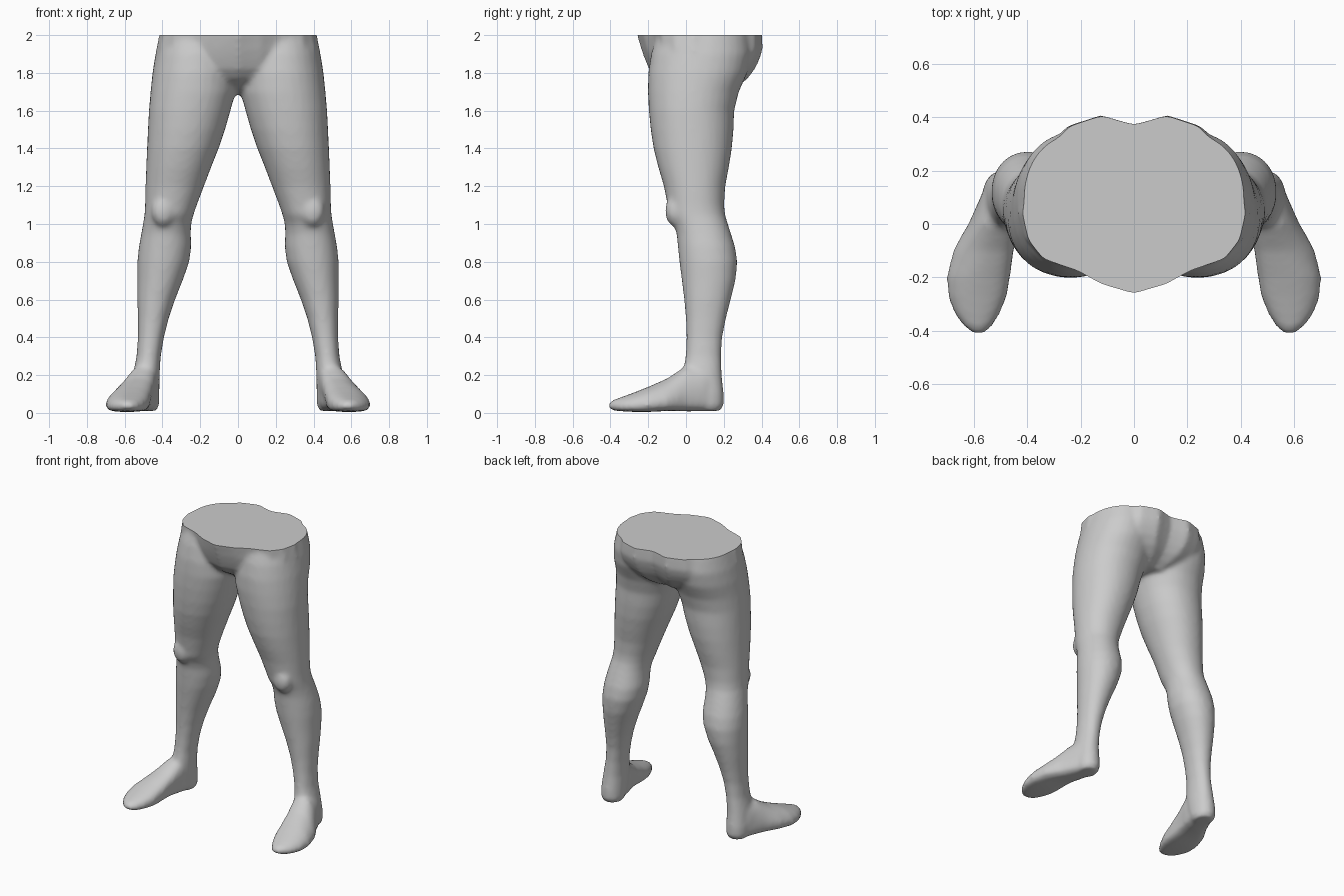
import bpy, bmesh, math

SEG = 32


def power(v, p):
    return math.copysign(abs(v) ** p, v)


def loft(bm, rings):
    """Skin a closed tube through rings of points and cap both ends."""
    loops = [[bm.verts.new(p) for p in ring] for ring in rings]
    n = len(loops[0])
    faces = [bm.faces.new((a[i], a[(i + 1) % n], b[(i + 1) % n], b[i]))
             for a, b in zip(loops, loops[1:]) for i in range(n)]
    faces += [bm.faces.new(loops[0][::-1]), bm.faces.new(loops[-1])]
    bmesh.ops.recalc_face_normals(bm, faces=faces)


def leg_ring(side, z, x0, x1, y0, y1):
    cx, cy, rx, ry = (x0 + x1) / 2, (y0 + y1) / 2, (x1 - x0) / 2, (y1 - y0) / 2
    angles = [2 * math.pi * i / SEG for i in range(SEG)]
    return [(side * (cx + rx * power(math.cos(a), 0.94)),
             cy + ry * power(math.sin(a), 0.94), z) for a in angles]


def foot_ring(side, y, x0, x1, z0, z1, lean):
    cx, cz, rx, rz = (x0 + x1) / 2, (z0 + z1) / 2, (x1 - x0) / 2, (z1 - z0) / 2
    ring = []
    for i in range(SEG):
        c, s = math.cos(2 * math.pi * i / SEG), math.sin(2 * math.pi * i / SEG)
        drop = 0.3 * rz * (1 - max(s, 0))
        z = cz + rz * power(s, 0.9 if s > 0 else 0.6) - (drop if s > 0 else 0.3 * rz * (1 + s))
        ring.append((side * (cx + rx * power(c, 0.85) - lean * max(s, 0)), y, z))
    return ring


# z, inner x, outer x, front y, back y
LEG = [
    (2.08, 0.03, 0.39, -0.13, 0.31), (2.0, 0.02, 0.412, -0.155, 0.335),
    (1.9, 0.01, 0.437, -0.185, 0.345), (1.8, 0.005, 0.453, -0.2, 0.325),
    (1.7, 0.012, 0.463, -0.202, 0.28), (1.6, 0.04, 0.472, -0.197, 0.255),
    (1.5, 0.068, 0.477, -0.187, 0.252), (1.4, 0.102, 0.482, -0.172, 0.243),
    (1.3, 0.142, 0.486, -0.147, 0.227), (1.2, 0.18, 0.49, -0.117, 0.208),
    (1.1, 0.218, 0.492, -0.098, 0.202), (1.05, 0.235, 0.495, -0.09, 0.207),
    (1.0, 0.248, 0.503, -0.065, 0.222), (0.95, 0.25, 0.512, -0.05, 0.238),
    (0.88, 0.247, 0.525, -0.043, 0.26), (0.8, 0.258, 0.533, -0.035, 0.272),
    (0.7, 0.293, 0.533, -0.022, 0.262), (0.6, 0.333, 0.533, -0.01, 0.237),
    (0.5, 0.367, 0.53, -0.001, 0.212), (0.4, 0.392, 0.53, 0.002, 0.192),
    (0.3, 0.409, 0.537, -0.002, 0.186), (0.2, 0.415, 0.557, -0.02, 0.19),
    (0.1, 0.416, 0.567, 0.0, 0.2), (0.04, 0.418, 0.565, 0.02, 0.2),
    (0.01, 0.432, 0.55, 0.05, 0.18),
]
# y, inner x, outer x, bottom z, top z, inward lean of the instep
FOOT = [
    (0.15, 0.43, 0.55, 0.01, 0.2, 0), (0.1, 0.42, 0.575, 0.008, 0.25, 0),
    (0.0, 0.437, 0.62, 0.008, 0.25, 0.03), (-0.05, 0.45, 0.65, 0.01, 0.215, 0.04),
    (-0.1, 0.46, 0.677, 0.01, 0.182, 0.045), (-0.2, 0.468, 0.702, 0.005, 0.138, 0.03),
    (-0.27, 0.478, 0.697, 0.005, 0.11, 0.02), (-0.33, 0.5, 0.676, 0.008, 0.088, 0.01),
    (-0.38, 0.527, 0.642, 0.012, 0.07, 0), (-0.408, 0.56, 0.605, 0.025, 0.055, 0),
]
# half outline of the waist cut, back to front
WAIST = [(0.0, 0.372), (0.06, 0.388), (0.12, 0.407), (0.24, 0.367), (0.34, 0.262),
         (0.4, 0.14), (0.418, 0.04), (0.395, -0.06), (0.34, -0.13), (0.21, -0.175),
         (0.12, -0.225), (0.0, -0.26)]
# z, width scale, front scale, back scale
PELVIS = [(2.08, 0.96, 1.06, 0.98), (2.0, 1, 1, 1), (1.92, 1.04, 0.91, 1.0),
          (1.87, 1.03, 0.84, 0.96), (1.82, 0.96, 0.76, 0.9), (1.77, 0.8, 0.6, 0.81),
          (1.73, 0.62, 0.35, 0.69), (1.69, 0.4, 0.05, 0.52)]

bm = bmesh.new()

# legs, feet and kneecaps, both sides
for side in (-1, 1):
    loft(bm, [leg_ring(side, *r) for r in LEG])
    loft(bm, [foot_ring(side, *r) for r in FOOT])
    knee = bmesh.ops.create_uvsphere(bm, u_segments=20, v_segments=12, radius=1)["verts"]
    bmesh.ops.scale(bm, vec=(0.065, 0.055, 0.085), verts=knee)
    bmesh.ops.translate(bm, vec=(side * 0.395, -0.056, 1.07), verts=knee)

# pelvis
outline = WAIST + [(-x, y) for x, y in WAIST[-2:0:-1]]
loft(bm, [[(x * w, y * (b if y > 0 else f), z) for x, y in outline] for z, w, f, b in PELVIS])

mesh = bpy.data.meshes.new("hips_and_legs")
bm.to_mesh(mesh)
bm.free()
body = bpy.data.objects.new("hips_and_legs", mesh)
bpy.context.collection.objects.link(body)

# fuse the parts into one skin and soften the joins
remesh = body.modifiers.new("fuse", "REMESH")
remesh.mode = "VOXEL"
remesh.voxel_size = 0.014
smooth = body.modifiers.new("soften", "SMOOTH")
smooth.factor = 0.5
smooth.iterations = 8
fused = bpy.data.meshes.new_from_object(body.evaluated_get(bpy.context.evaluated_depsgraph_get()))
body.modifiers.clear()

# flat cut at the waist
bm = bmesh.new()
bm.from_mesh(fused)
bmesh.ops.bisect_plane(bm, geom=bm.verts[:] + bm.edges[:] + bm.faces[:],
                       plane_co=(0, 0, 2), plane_no=(0, 0, 1), clear_outer=True)
bmesh.ops.holes_fill(bm, edges=[e for e in bm.edges if e.is_boundary], sides=0)
bmesh.ops.recalc_face_normals(bm, faces=bm.faces[:])
bm.to_mesh(fused)
bm.free()
body.data = fused

bpy.context.view_layer.objects.active = body
body.select_set(True)
bpy.ops.object.shade_smooth_by_angle(angle=math.radians(50))
